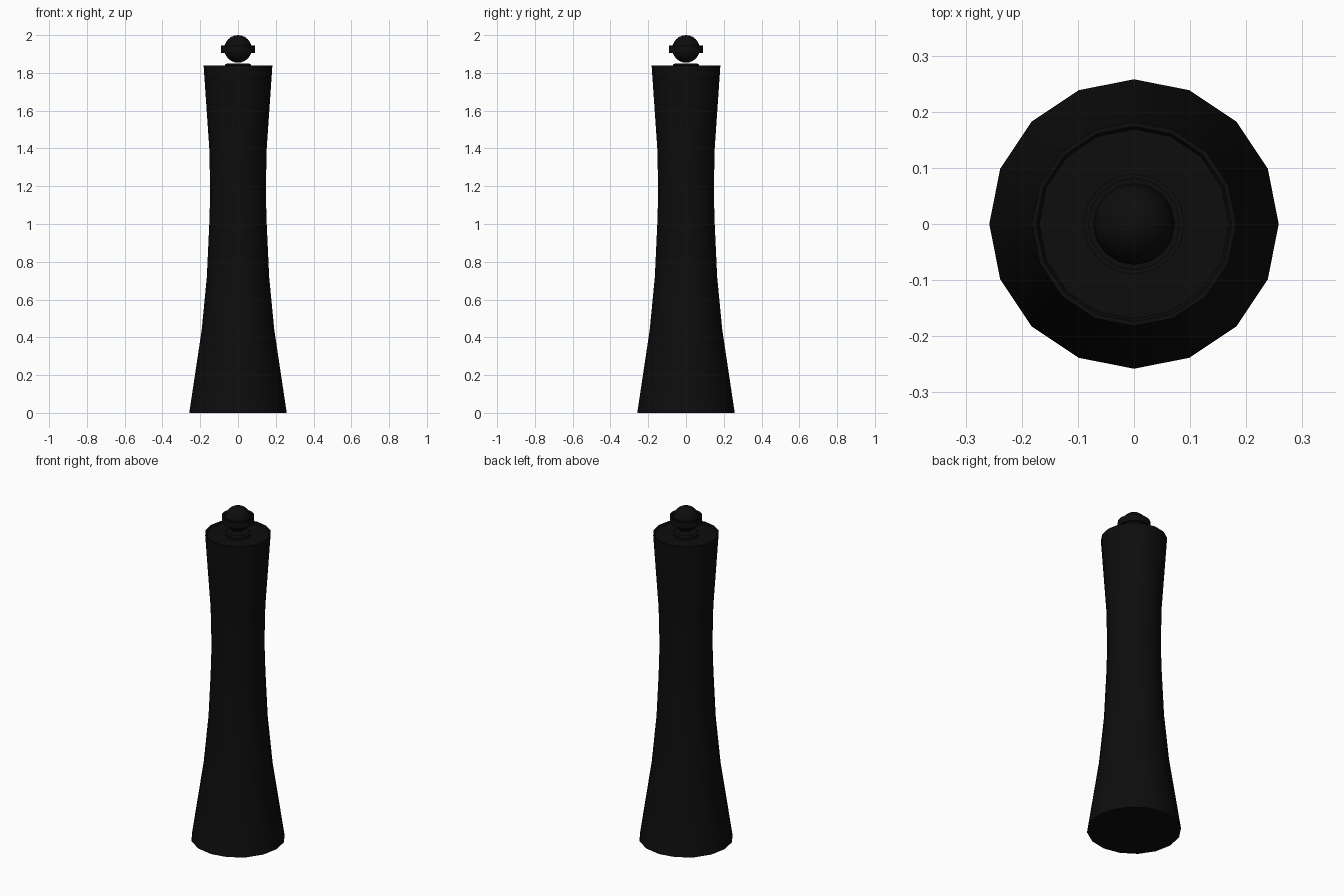
import bpy, math

cube = bpy.data.objects.get("Cube")
if cube:
    bpy.data.objects.remove(cube)

# One near-black colour for the whole mill
black = bpy.data.materials.new("black")
black.use_nodes = True
colour = (0.004, 0.004, 0.004, 1)
black.diffuse_color = colour
black.node_tree.nodes["Principled BSDF"].inputs["Base Color"].default_value = colour


def finish(obj, name):
    obj.name = name
    obj.data.name = name
    obj.data.materials.append(black)
    bpy.ops.object.select_all(action='DESELECT')
    obj.select_set(True)
    bpy.context.view_layer.objects.active = obj
    bpy.ops.object.shade_smooth_by_angle(angle=math.radians(30))


def lathe(name, profile, sides=16, closed=False):
    """Turn an (r, z) profile about z; open profiles get flat end caps."""
    verts = [(r * math.cos(math.tau * i / sides), r * math.sin(math.tau * i / sides), z)
             for r, z in profile for i in range(sides)]
    rows = len(profile)
    faces = []
    for row in range(rows if closed else rows - 1):
        a, b = row * sides, (row + 1) % rows * sides
        for i in range(sides):
            j = (i + 1) % sides
            faces.append((a + i, a + j, b + j, b + i))
    if not closed:
        faces.append(tuple(reversed(range(sides))))
        faces.append(tuple(range((rows - 1) * sides, rows * sides)))
    mesh = bpy.data.meshes.new(name)
    mesh.from_pydata(verts, [], faces)
    obj = bpy.data.objects.new(name, mesh)
    bpy.context.collection.objects.link(obj)
    finish(obj, name)


# Waisted body with a slightly recessed top
lathe("body", [(0.258, 0), (0.192, 0.44), (0.165, 0.72), (0.152, 1.0), (0.147, 1.17),
               (0.152, 1.4), (0.182, 1.838), (0.174, 1.838), (0.169, 1.828)])

# Low collar below the knob
lathe("collar", [(0.07, 1.825), (0.07, 1.842), (0.06, 1.85)])

# Thin band around the knob
lathe("knob_band", [(0.09, 1.906), (0.09, 1.945), (0.081, 1.945), (0.081, 1.906)], closed=True)

# Round knob
bpy.ops.mesh.primitive_uv_sphere_add(segments=16, ring_count=12, radius=0.073,
                                     location=(0, 0, 1.927))
finish(bpy.context.object, "knob")
